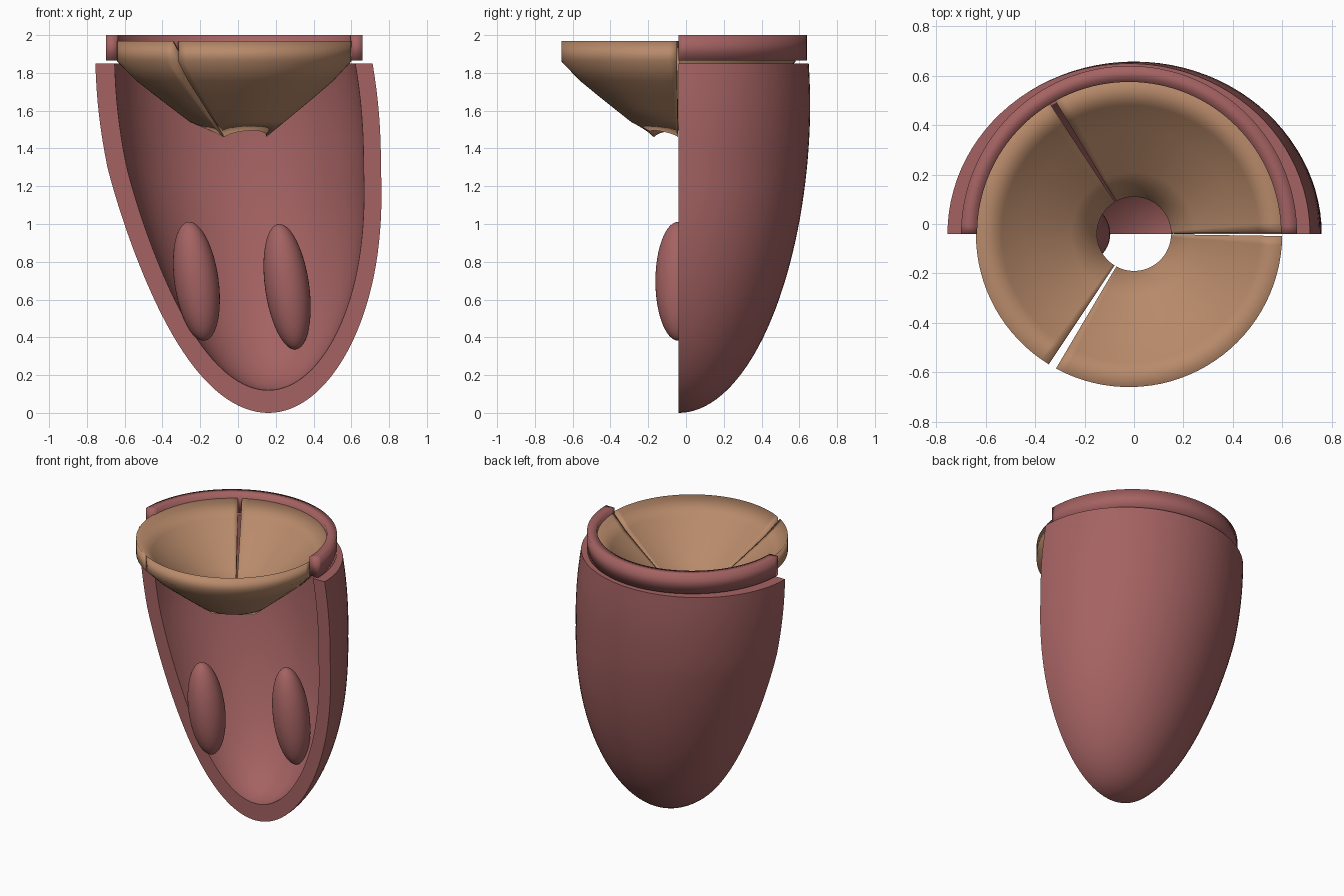
import bpy, bmesh
from math import acos, cos, sin, pi, radians

CUT_Y = -0.04      # plane of the section cut
SHELL_TOP = 1.85

cube = bpy.data.objects.get("Cube")
if cube:
    bpy.data.objects.remove(cube, do_unlink=True)


def make_material(name, rgb):
    mat = bpy.data.materials.new(name)
    mat.use_nodes = True
    colour = (*rgb, 1.0)
    mat.diffuse_color = colour
    bsdf = mat.node_tree.nodes["Principled BSDF"]
    bsdf.inputs["Base Color"].default_value = colour
    bsdf.inputs["Roughness"].default_value = 0.6
    return mat


muscle = make_material("muscle pink", (0.375, 0.122, 0.122))
tissue = make_material("valve tan", (0.48, 0.255, 0.145))


def finish(bm, name, mat, angle=35):
    bmesh.ops.remove_doubles(bm, verts=bm.verts, dist=1e-5)
    bmesh.ops.recalc_face_normals(bm, faces=bm.faces)
    mesh = bpy.data.meshes.new(name)
    bm.to_mesh(mesh)
    bm.free()
    mesh.materials.append(mat)
    obj = bpy.data.objects.new(name, mesh)
    bpy.context.collection.objects.link(obj)
    bpy.ops.object.select_all(action="DESELECT")
    obj.select_set(True)
    bpy.context.view_layer.objects.active = obj
    bpy.ops.object.shade_smooth_by_angle(angle=radians(angle))
    return obj


def skin(bm, rows, closed=False):
    """Join rows of vertices with quads."""
    for a, b in zip(rows, rows[1:]):
        n = len(a)
        for i in range(n if closed else n - 1):
            j = (i + 1) % n
            bm.faces.new((a[i], a[j], b[j], b[i]))


# Chamber wall: two leaning half bowls joined along the cut and the top rim
def bowl_rows(bm, bottom, half_width, shift, rings=40, segments=48):
    middle = 1.63
    height = middle - bottom
    end = acos(-(SHELL_TOP - middle) / height)
    rows = []
    for k in range(rings + 1):
        phi = max(end * k / rings, 0.004)
        z = middle - height * cos(phi)
        r = half_width * (1 - abs(cos(phi)) ** 1.9) ** 0.5
        cx = shift - 0.098 * z + 0.022 * sin(pi * min(z / 1.3, 1))
        rows.append([bm.verts.new((cx + r * cos(pi * i / segments),
                                   CUT_Y + 0.94 * r * sin(pi * i / segments), z))
                     for i in range(segments + 1)])
    return rows


bm = bmesh.new()
outer = bowl_rows(bm, 0.0, 0.742, 0.16)
inner = bowl_rows(bm, 0.12, 0.645, 0.165)
skin(bm, outer)
skin(bm, inner)
skin(bm, [outer[-1], inner[-1]])
for side in (0, -1):
    skin(bm, [[row[side] for row in outer], [row[side] for row in inner]])
bm.faces.new((outer[0][0], inner[0][0], inner[0][-1], outer[0][-1]))
finish(bm, "chamber_wall", muscle)

# Half ring around the valve: a square band, shaded soft
bm = bmesh.new()
section = [(r, z) for r, z in ((0.615, 1.865), (0.68, 1.865), (0.68, 2.0), (0.615, 2.0))]
rows = []
for i in range(65):
    a = pi * i / 64
    rows.append([bm.verts.new((-0.02 + r * cos(a), CUT_Y + r * sin(a), z))
                 for r, z in section])
skin(bm, rows, closed=True)
bm.faces.new(rows[0])
bm.faces.new(rows[-1])
finish(bm, "half_ring", muscle, 180)

# Three valve leaflets: thick funnel sectors with an arched lower lip
profile = [(0.62, 1.86), (0.52, 1.757), (0.43, 1.683), (0.34, 1.611),
           (0.25, 1.54), (0.15, 1.46)]
THICK = 0.11
SEG = 32
for name, start, stop in (("front_leaflet", 241.5, 359.2),
                          ("back_leaflet", 0.6, 119),
                          ("right_leaflet", 121.3, 238.4)):
    bm = bmesh.new()
    layers = []
    for rise in (0, THICK):
        rows = []
        for r, z in profile:
            row = []
            for i in range(SEG + 1):
                t = i / SEG
                a = radians(start + (stop - start) * t)
                at_lip = rise == 0 and r == profile[-1][0]
                lift = 0.035 * max(sin(pi * t), 0) ** 0.7 if at_lip else 0
                cx = -0.02 * (r - 0.15) / 0.47
                row.append(bm.verts.new((cx + r * cos(a), CUT_Y + r * sin(a),
                                         z + rise + lift)))
            rows.append(row)
        skin(bm, rows)
        layers.append(rows)
    low, high = layers
    for end in (0, -1):
        skin(bm, [low[end], high[end]])
        skin(bm, [[row[end] for row in low], [row[end] for row in high]])
    finish(bm, name, tissue, 180)

# Two tilted muscle columns, one on the cut and one deeper in the chamber
for name, x, y, z, half in (("right_muscle_column", -0.22, CUT_Y, 0.697, 0.318),
                            ("left_muscle_column", 0.26, 0.23, 0.668, 0.335)):
    bm = bmesh.new()
    bmesh.ops.create_uvsphere(bm, u_segments=40, v_segments=24, radius=1)
    column = finish(bm, name, muscle)
    column.scale = (0.117, 0.122, half)
    column.rotation_euler = (0, -0.14, 0)
    column.location = (x, y, z)
